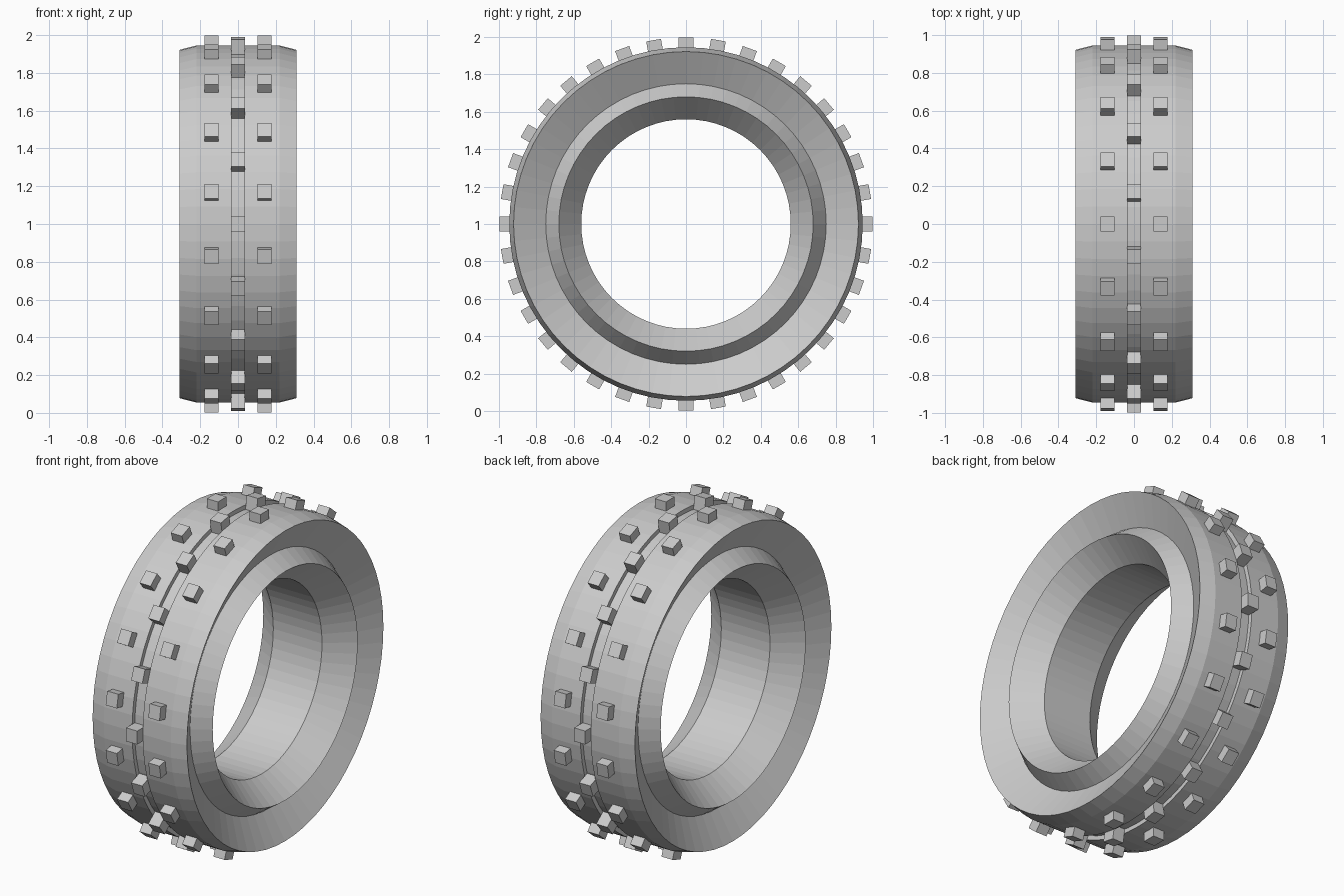
import bpy, bmesh, math
from mathutils import Matrix, Vector

cube = bpy.data.objects.get("Cube")
if cube:
    bpy.data.objects.remove(cube, do_unlink=True)

SEGMENTS = 64
CENTRE = Vector((0, 0, 1))


def make_material(name, colour):
    mat = bpy.data.materials.new(name)
    mat.use_nodes = True
    mat.diffuse_color = colour
    mat.node_tree.nodes["Principled BSDF"].inputs["Base Color"].default_value = colour
    return mat


grey = make_material("light grey", (0.6, 0.6, 0.6, 1))


def finish(name, bm):
    bmesh.ops.recalc_face_normals(bm, faces=bm.faces)
    mesh = bpy.data.meshes.new(name)
    bm.to_mesh(mesh)
    bm.free()
    mesh.materials.append(grey)
    obj = bpy.data.objects.new(name, mesh)
    obj.location = CENTRE
    bpy.context.collection.objects.link(obj)
    return obj


# Tyre body: half cross-section (x, radius), mirrored and revolved about x
half = [(0.035, 0.92), (0.035, 0.945), (0.22, 0.945), (0.31, 0.922),
        (0.21, 0.75), (0.31, 0.68), (0.16, 0.56)]
profile = half + [(-x, r) for x, r in reversed(half)]
bm = bmesh.new()
rings = []
for i in range(SEGMENTS):
    a = math.tau * i / SEGMENTS
    rings.append([bm.verts.new((x, r * math.cos(a), r * math.sin(a)))
                  for x, r in profile])
for i in range(SEGMENTS):
    here, there = rings[i], rings[(i + 1) % SEGMENTS]
    for j in range(len(profile)):
        k = (j + 1) % len(profile)
        bm.faces.new((here[j], here[k], there[k], there[j]))
finish("tyre_body", bm)


# Tread studs: one row of blocks spaced evenly around the tyre
def stud_row(name, x, start):
    bm = bmesh.new()
    inner, outer = 0.91, 0.998
    for i in range(18):
        turn = Matrix.Rotation(math.radians(start + 20 * i), 4, 'X')
        place = Matrix.Translation((x, 0, (inner + outer) / 2))
        size = Matrix.Diagonal((0.073, 0.08, outer - inner, 1))
        bmesh.ops.create_cube(bm, size=1, matrix=turn @ place @ size)
    finish(name, bm)


stud_row("centre_studs", 0, 10)
stud_row("left_studs", 0.14, 0)
stud_row("right_studs", -0.14, 0)
